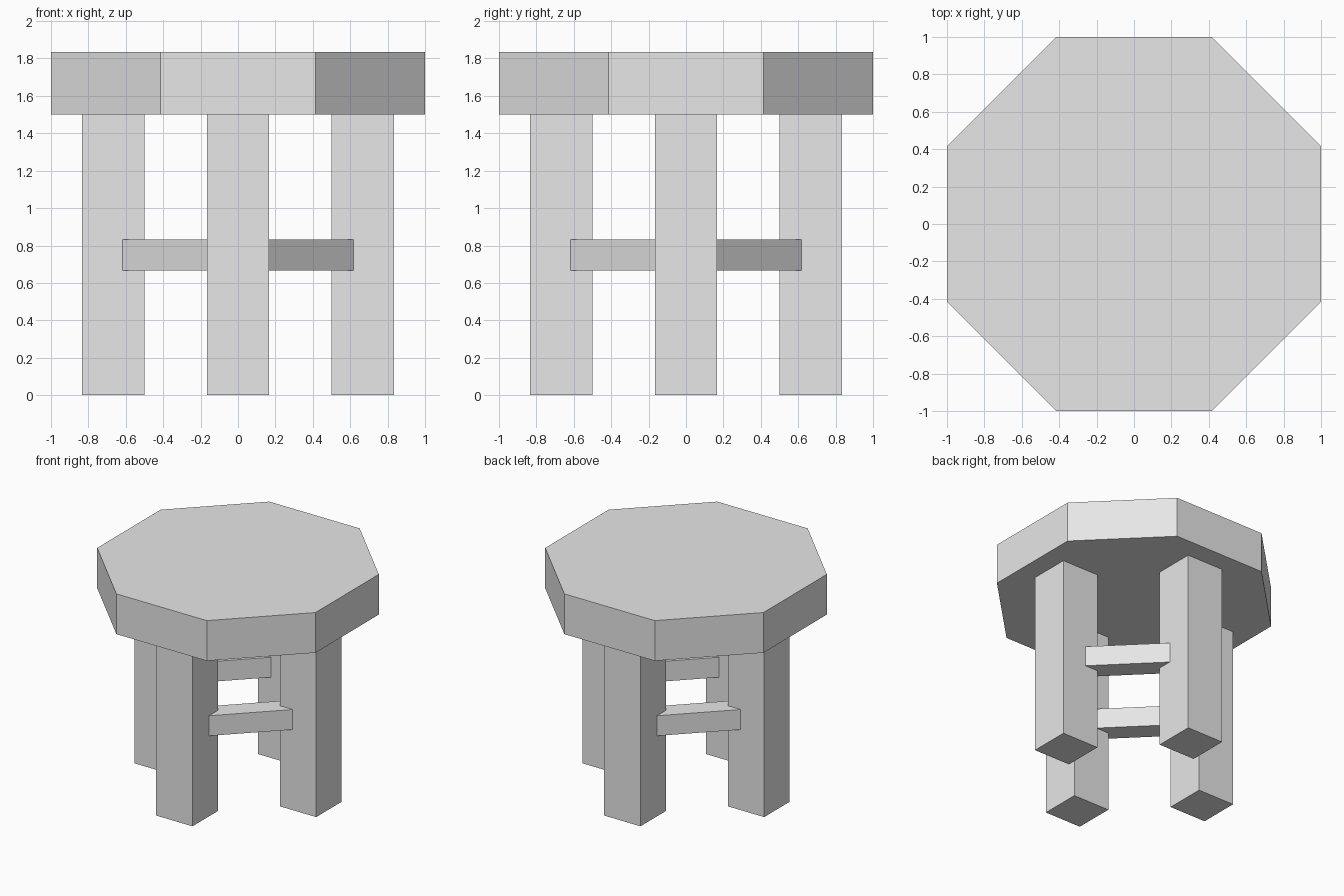
import bpy, math

if "Cube" in bpy.data.objects:
    bpy.data.objects.remove(bpy.data.objects["Cube"])

grey = bpy.data.materials.new("plain_grey")
grey.diffuse_color = (0.8, 0.8, 0.8, 1)
grey.use_nodes = True
grey.node_tree.nodes["Principled BSDF"].inputs["Base Color"].default_value = grey.diffuse_color


def finish(name):
    obj = bpy.context.object
    obj.name = name
    obj.data.materials.clear()
    obj.data.materials.append(grey)
    return obj


def box(name, loc, size, turn=0.0):
    bpy.ops.mesh.primitive_cube_add(size=1, location=loc, rotation=(0, 0, turn))
    obj = finish(name)
    obj.scale = size
    return obj


LEG = 1 / 3            # leg width and seat thickness
REACH = 2 / 3          # distance of leg centres from the middle
LEG_H = 1.5

# Octagonal seat slab with flat sides facing the axes
bpy.ops.mesh.primitive_cylinder_add(
    vertices=8, radius=1 / math.cos(math.pi / 8), depth=LEG,
    location=(0, 0, LEG_H + LEG / 2))
seat = finish("seat")
for v in seat.data.vertices:
    x, y = v.co.x, v.co.y
    a = round((math.atan2(y, x) - math.pi / 8) / (math.pi / 4)) * math.pi / 4 + math.pi / 8
    r = 1 / math.cos(math.pi / 8)
    # Only turn when the primitive starts with a corner on an axis
    if min(abs(x), abs(y)) < 0.01:
        a = math.atan2(y, x) + math.pi / 8
    elif abs(abs(x) - abs(y)) < 0.01:
        a = math.atan2(y, x) + math.pi / 8
    v.co.x, v.co.y = r * math.cos(a), r * math.sin(a)

# Four square legs, and diagonal rails joining neighbouring legs
for i, side in enumerate(("right", "back", "left", "front")):
    a = i * math.pi / 2
    box(side + "_leg",
        (REACH * math.cos(a), REACH * math.sin(a), LEG_H / 2),
        (LEG, LEG, LEG_H))
    d = a + math.pi / 4
    mid = REACH / math.sqrt(2)
    box("rail_from_" + side + "_leg",
        (mid * math.cos(d), mid * math.sin(d), 0.75),
        (LEG / 2, REACH * math.sqrt(2), LEG / 2), d)
